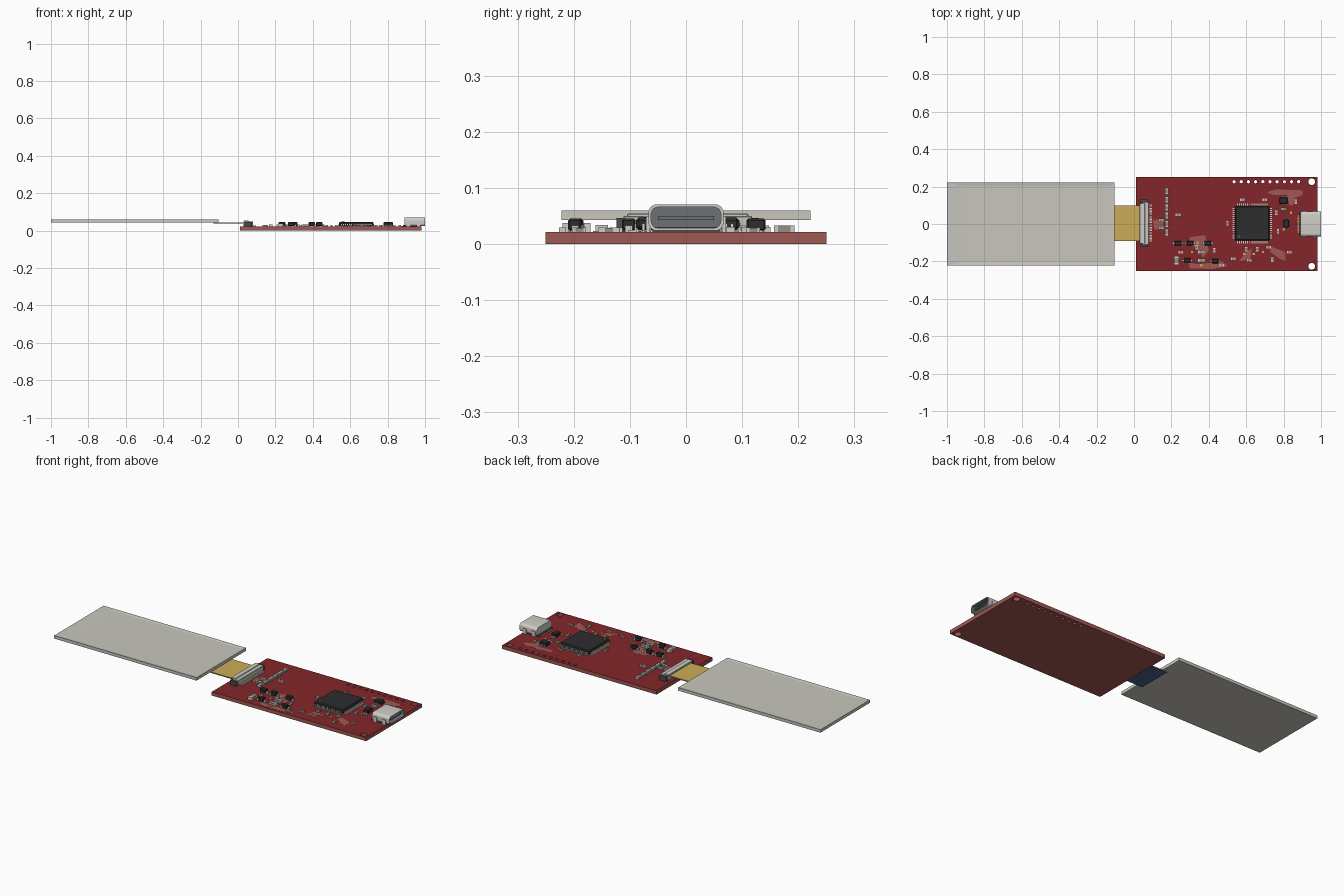
import bpy, bmesh, math
from mathutils import Matrix, Vector

def lin(c):
    c /= 255
    return c / 12.92 if c <= 0.04045 else ((c + 0.055) / 1.055) ** 2.4

def mat(name, r, g, b):
    m = bpy.data.materials.new(name)
    m.diffuse_color = (lin(r), lin(g), lin(b), 1)
    return m

PANEL = mat("panel grey", 200, 198, 190)
MASK = mat("board red", 132, 38, 42)
CORE = mat("board core red", 160, 88, 82)
BLACK = mat("chip black", 45, 45, 46)
SILVER = mat("metal silver", 208, 206, 200)
GOLD = mat("contact gold", 204, 172, 88)
BLUE = mat("cable blue", 72, 96, 140)
CAVITY = mat("socket grey", 108, 113, 116)
TAN = mat("ceramic grey", 150, 142, 132)
DARK = mat("plastic dark grey", 75, 76, 78)

def finish(name, bm, *mats):
    bmesh.ops.recalc_face_normals(bm, faces=bm.faces)
    me = bpy.data.meshes.new(name)
    bm.to_mesh(me)
    bm.free()
    for m in mats:
        me.materials.append(m)
    ob = bpy.data.objects.new(name, me)
    bpy.context.collection.objects.link(ob)
    return ob

def boxes(name, m, *items, bevel=0):
    """Each item is x0, x1, y0, y1, z0, z1."""
    bm = bmesh.new()
    for x0, x1, y0, y1, z0, z1 in items:
        mx = Matrix.Translation(((x0+x1)/2, (y0+y1)/2, (z0+z1)/2)) @ Matrix.Diagonal((x1-x0, y1-y0, z1-z0, 1))
        bmesh.ops.create_cube(bm, size=1, matrix=mx)
    if bevel:
        bmesh.ops.bevel(bm, geom=bm.edges[:], offset=bevel, segments=1, affect='EDGES')
    return finish(name, bm, m)

def cbox(x, y, w, d, z0, z1):
    return (x-w/2, x+w/2, y-d/2, y+d/2, z0, z1)

T = 0.021  # board top

# Circuit board with mounting holes, header holes and socket slots
board = boxes("circuit_board", CORE, (0.01, 0.98, -0.25, 0.25, 0, T))
bm = bmesh.new()
holes = [(0.95, s*0.226, 0.018) for s in (-1, 1)]
holes += [(0.535 + i*0.0384, 0.226, 0.0085) for i in range(10)]
for x, y, r in holes:
    bmesh.ops.create_cone(bm, cap_ends=True, segments=20, radius1=r, radius2=r, depth=0.1,
                          matrix=Matrix.Translation((x, y, 0.01)))
cutter = finish("hole_cutter", bm, CORE)
cutter.hide_render = True
mod = board.modifiers.new("holes", 'BOOLEAN')
mod.object, mod.solver = cutter, 'EXACT'
baked = bpy.data.meshes.new_from_object(board.evaluated_get(bpy.context.evaluated_depsgraph_get()))
board.modifiers.clear()
board.data = baked
bpy.data.objects.remove(cutter)
baked.materials.clear()
baked.materials.append(CORE)
baked.materials.append(MASK)
for p in baked.polygons:
    p.material_index = int(p.normal.z > 0.9)

# Exposed patches on the board top
bm = bmesh.new()
patches = [
    [(0.71, 0.17), (0.76, 0.185), (0.90, 0.18), (0.90, 0.155), (0.86, 0.14), (0.85, 0.10), (0.83, 0.10), (0.82, 0.155), (0.74, 0.155)],
    [(0.29, -0.205), (0.34, -0.215), (0.47, -0.20), (0.50, -0.225), (0.42, -0.24), (0.30, -0.238)],
    [(0.30, -0.07), (0.38, -0.06), (0.40, -0.14), (0.37, -0.18), (0.34, -0.13), (0.29, -0.11)],
    [(0.10, 0.02), (0.16, 0.03), (0.15, -0.03), (0.11, -0.03)],
    [(0.56, -0.20), (0.60, -0.15), (0.63, -0.13), (0.62, -0.19)],
    [(0.73, -0.12), (0.81, -0.15), (0.81, -0.20), (0.77, -0.18), (0.73, -0.15)]]
for pts in patches:
    f = bm.faces.new([bm.verts.new((x, y, T)) for x, y in pts])
    g = bmesh.ops.extrude_face_region(bm, geom=[f])
    bmesh.ops.translate(bm, vec=(0, 0, 0.0006), verts=[v for v in g["geom"] if isinstance(v, bmesh.types.BMVert)])
finish("exposed_patches", bm, CORE)

# Display panel with shallow sunken window
panel = boxes("display_panel", PANEL, (-1, -0.105, -0.222, 0.222, 0.043, 0.060))
bm = bmesh.new()
bm.from_mesh(panel.data)
top = max(bm.faces, key=lambda f: f.calc_center_median().z)
bmesh.ops.inset_region(bm, faces=[top], thickness=0.025)
for v in top.verts:
    v.co.z -= 0.003
    if v.co.x < -0.5:
        v.co.x = -0.92
bm.to_mesh(panel.data)
bm.free()

# Flat cable: gold above, blue below
boxes("flat_cable_top", GOLD, (-0.13, 0.045, -0.092, 0.098, 0.040, 0.043))
boxes("flat_cable_underside", BLUE, (-0.13, 0.045, -0.092, 0.098, 0.037, 0.040))

# Cable connector
boxes("connector_housing", PANEL, (0.045, 0.08, -0.112, 0.118, T, 0.050), (0.03, 0.05, -0.105, 0.111, T, 0.036),
      bevel=0.002)
boxes("connector_latch", SILVER, (0.03, 0.058, -0.105, 0.111, 0.044, 0.054), bevel=0.002)
boxes("connector_ends", DARK, *[cbox(0.055, 0.003 + s*0.119, 0.04, 0.016, T, 0.046) for s in (-1, 1)])
boxes("connector_pins", SILVER, *[cbox(0.086, 0.003 + (i-11.5)*0.0085, 0.022, 0.0045, T, 0.027) for i in range(24)])

# Main chip with leads on four sides
cx, cy = 0.632, 0.003
boxes("main_chip", BLACK, cbox(cx, cy, 0.184, 0.184, 0.025, 0.047), bevel=0.005)
leads = []
for i in range(16):
    o = (i - 7.5) * 0.0105
    for s in (-1, 1):
        leads += [cbox(cx + s*0.098, cy + o, 0.016, 0.005, T, 0.025), cbox(cx + o, cy + s*0.098, 0.005, 0.016, T, 0.025),
                  cbox(cx + s*0.0925, cy + o, 0.005, 0.005, T, 0.036), cbox(cx + o, cy + s*0.0925, 0.005, 0.005, T, 0.036)]
boxes("main_chip_leads", SILVER, *leads)
bm = bmesh.new()
bmesh.ops.create_cone(bm, cap_ends=True, segments=16, radius1=0.008, radius2=0.008, depth=0.001,
                      matrix=Matrix.Translation((cx-0.07, cy-0.07, 0.0473)))
finish("main_chip_dot", bm, DARK)

# Charging socket: lofted rounded rings, outside then in through the mouth
def ring(bm, x, hw, hh, r):
    vs = []
    for k in range(24):
        q = k // 6
        a = math.pi/2 * (q + (k % 6)/5)
        sy, sz = ((1, 1), (-1, 1), (-1, -1), (1, -1))[q]
        vs.append(bm.verts.new((x, sy*(hw-r) + r*math.cos(a), 0.047 + sz*(hh-r) + r*math.sin(a))))
    return vs

bm = bmesh.new()
rs = [ring(bm, *a) for a in ((0.89, 0.067, 0.0235, 0.015), (0.999, 0.067, 0.0235, 0.015),
                             (0.999, 0.062, 0.0185, 0.012), (0.93, 0.062, 0.0185, 0.012))]
for j in range(3):
    for k in range(24):
        f = bm.faces.new((rs[j][k], rs[j][(k+1) % 24], rs[j+1][(k+1) % 24], rs[j+1][k]))
        f.material_index = int(j == 2)
bm.faces.new(rs[0])
bm.faces.new(rs[3]).material_index = 1
socket = finish("socket_shell", bm, SILVER, CAVITY)
bpy.context.view_layer.objects.active = socket
socket.select_set(True)
bpy.ops.object.shade_smooth_by_angle(angle=math.radians(35))
boxes("socket_tongue", CAVITY, (0.92, 0.99, -0.05, 0.05, 0.043, 0.050))
boxes("socket_tabs", SILVER, *[cbox(x, s*0.068, 0.022, 0.007, 0.012, 0.05) for x in (0.91, 0.965) for s in (-1, 1)])
boxes("socket_base", DARK, (0.882, 0.97, -0.06, 0.06, T, 0.03))
boxes("socket_contacts", GOLD, *[cbox(0.882, (i-5.5)*0.0085, 0.016, 0.005, T, 0.026) for i in range(12)])

# Small two-ended parts: x, y, length, width, height, upright?
small = [(0.175, y, 0.036, 0.02, 0.012, 1) for y in (0.175, 0.13, 0.088, 0.045, 0.0, -0.045)]
small += [(0.235, 0.05, 0.032, 0.018, 0.01, 0), (0.145, 0.02, 0.03, 0.018, 0.01, 0), (0.145, -0.02, 0.03, 0.018, 0.01, 0),
          (0.228, -0.195, 0.05, 0.026, 0.016, 1), (0.36, -0.15, 0.04, 0.022, 0.013, 0), (0.36, -0.195, 0.04, 0.022, 0.013, 0),
          (0.335, -0.125, 0.024, 0.013, 0.008, 1), (0.43, -0.14, 0.024, 0.013, 0.008, 1), (0.25, -0.15, 0.024, 0.013, 0.008, 0),
          (0.47, -0.22, 0.024, 0.013, 0.008, 0), (0.53, -0.185, 0.024, 0.013, 0.008, 0), (0.615, -0.195, 0.024, 0.013, 0.008, 0),
          (0.74, -0.19, 0.024, 0.013, 0.008, 1), (0.83, -0.15, 0.024, 0.013, 0.008, 0), (0.50, 0.005, 0.024, 0.013, 0.008, 1),
          (0.60, -0.135, 0.024, 0.013, 0.008, 1), (0.66, -0.135, 0.024, 0.013, 0.008, 1), (0.72, -0.125, 0.024, 0.013, 0.008, 0),
          (0.76, 0.06, 0.024, 0.013, 0.008, 1), (0.77, -0.04, 0.024, 0.013, 0.008, 1), (0.70, 0.13, 0.024, 0.013, 0.008, 0),
          (0.58, 0.13, 0.024, 0.013, 0.008, 0), (0.80, 0.08, 0.028, 0.015, 0.009, 0), (0.865, 0.12, 0.024, 0.013, 0.008, 1)]
bodies, ends = [], []
for x, y, l, w, h, up in small:
    for out, off, ln, hh in ((bodies, 0, l*0.6, h*0.95), (ends, -0.38*l, l*0.24, h), (ends, 0.38*l, l*0.24, h)):
        out.append(cbox(x, y+off, w, ln, T, T+hh) if up else cbox(x+off, y, ln, w, T, T+hh))
boxes("small_part_bodies", TAN, *bodies)
boxes("small_part_ends", SILVER, *ends)

# Small black packages with leads: x, y, width, depth
packs = [(0.235, -0.102, 0.036, 0.024), (0.30, -0.102, 0.036, 0.024), (0.395, -0.102, 0.036, 0.024),
         (0.285, -0.195, 0.036, 0.024), (0.435, -0.198, 0.036, 0.024), (0.80, 0.125, 0.044, 0.034),
         (0.815, 0.003, 0.03, 0.042)]
boxes("small_chips", BLACK, *[cbox(x, y, w, d, 0.024, 0.045) for x, y, w, d in packs], bevel=0.003)
legs = []
for x, y, w, d in packs[:5]:
    legs += [cbox(x + s*(w/2+0.003), y, 0.014, 0.013, T, 0.033) for s in (-1, 1)]
for x, y, w, d in packs[5:]:
    legs += [cbox(x + o*w*0.32, y + s*(d/2+0.003), 0.007, 0.012, T, 0.03) for s in (-1, 1) for o in (-1, 0, 1)]
boxes("small_chip_leads", SILVER, *legs)

# Gold test pads and vias
boxes("gold_pads", GOLD, *[cbox(x, y, 0.012, 0.012, T, T+0.002) for x, y in
      ((0.34, -0.10), (0.36, -0.22), (0.31, -0.15), (0.59, -0.16), (0.64, -0.16), (0.80, -0.03), (0.84, 0.06), (0.69, -0.15))])
